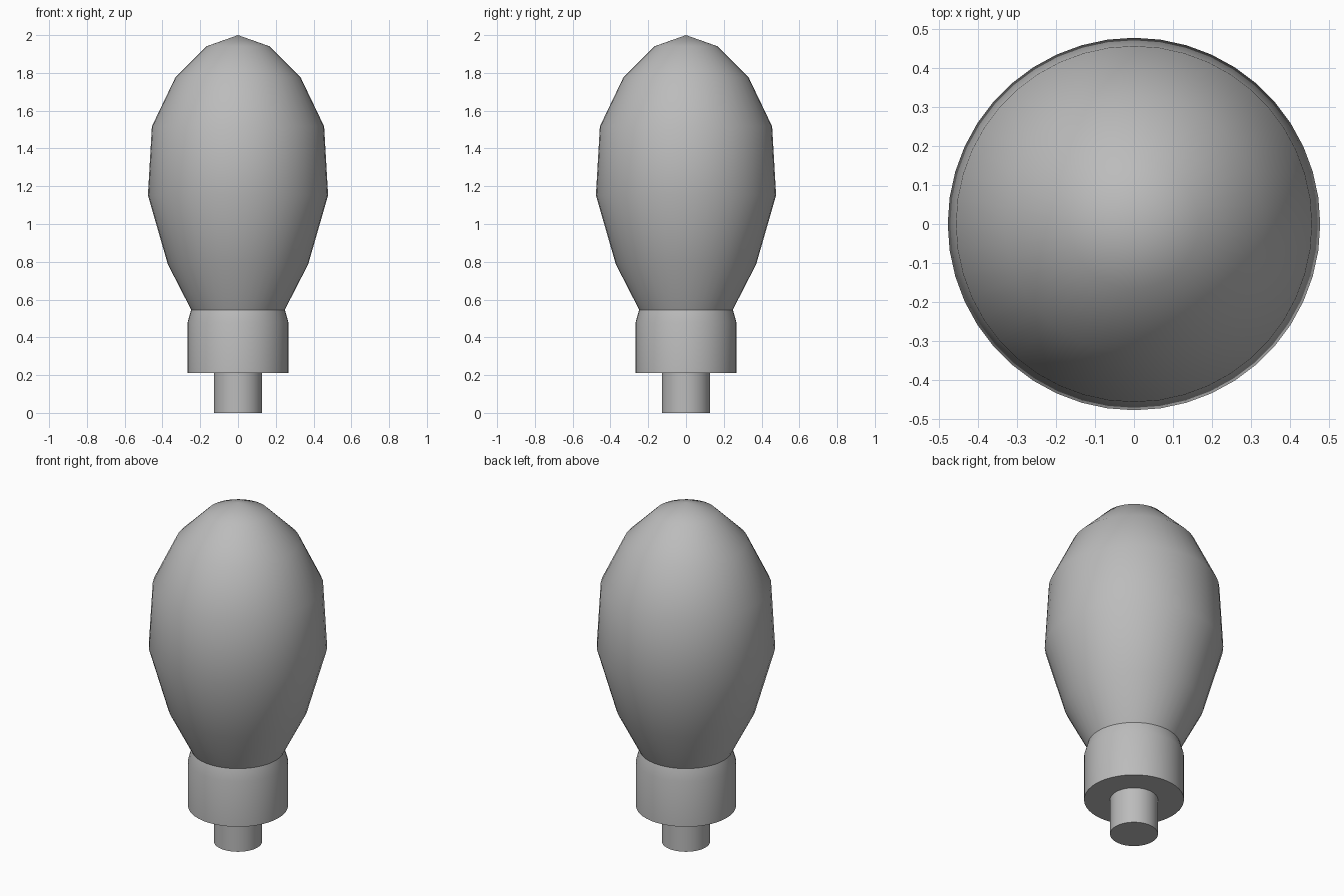
import bpy, bmesh, math

SIDES = 44

cube = bpy.data.objects.get("Cube")
if cube:
    bpy.data.objects.remove(cube, do_unlink=True)

grey = bpy.data.materials.new("neutral grey")
grey.use_nodes = True
GREY = (0.5, 0.5, 0.5, 1)
grey.diffuse_color = GREY
grey.node_tree.nodes["Principled BSDF"].inputs["Base Color"].default_value = GREY


def lathe(name, profile, sharp_angle):
    """Spin a (radius, height) profile, listed bottom to top, around z."""
    bm = bmesh.new()
    verts = [bm.verts.new((r, 0, z)) for r, z in profile]
    edges = [bm.edges.new(pair) for pair in zip(verts, verts[1:])]
    bmesh.ops.spin(bm, geom=verts + edges, cent=(0, 0, 0), axis=(0, 0, 1),
                   angle=math.tau, steps=SIDES, use_merge=True)
    bmesh.ops.remove_doubles(bm, verts=bm.verts, dist=1e-5)
    bmesh.ops.recalc_face_normals(bm, faces=bm.faces)
    mesh = bpy.data.meshes.new(name)
    bm.to_mesh(mesh)
    bm.free()
    mesh.materials.append(grey)
    obj = bpy.data.objects.new(name, mesh)
    bpy.context.collection.objects.link(obj)
    bpy.ops.object.select_all(action="DESELECT")
    obj.select_set(True)
    bpy.context.view_layer.objects.active = obj
    bpy.ops.object.shade_smooth_by_angle(angle=math.radians(sharp_angle))
    return obj


# Contact stem under the collar
lathe("stem", [(0, 0), (0.128, 0), (0.128, 0.212), (0, 0.212)], 40)

# Collar with a slightly tapered upper rim
lathe("collar", [(0, 0.212), (0.267, 0.212), (0.267, 0.479),
                 (0.248, 0.546), (0, 0.546)], 40)

# Egg-shaped glass with a pointed top
lathe("glass_bulb", [(0.248, 0.546), (0.372, 0.788), (0.477, 1.152),
                     (0.456, 1.517), (0.331, 1.777), (0.166, 1.941),
                     (0, 2)], 60)
